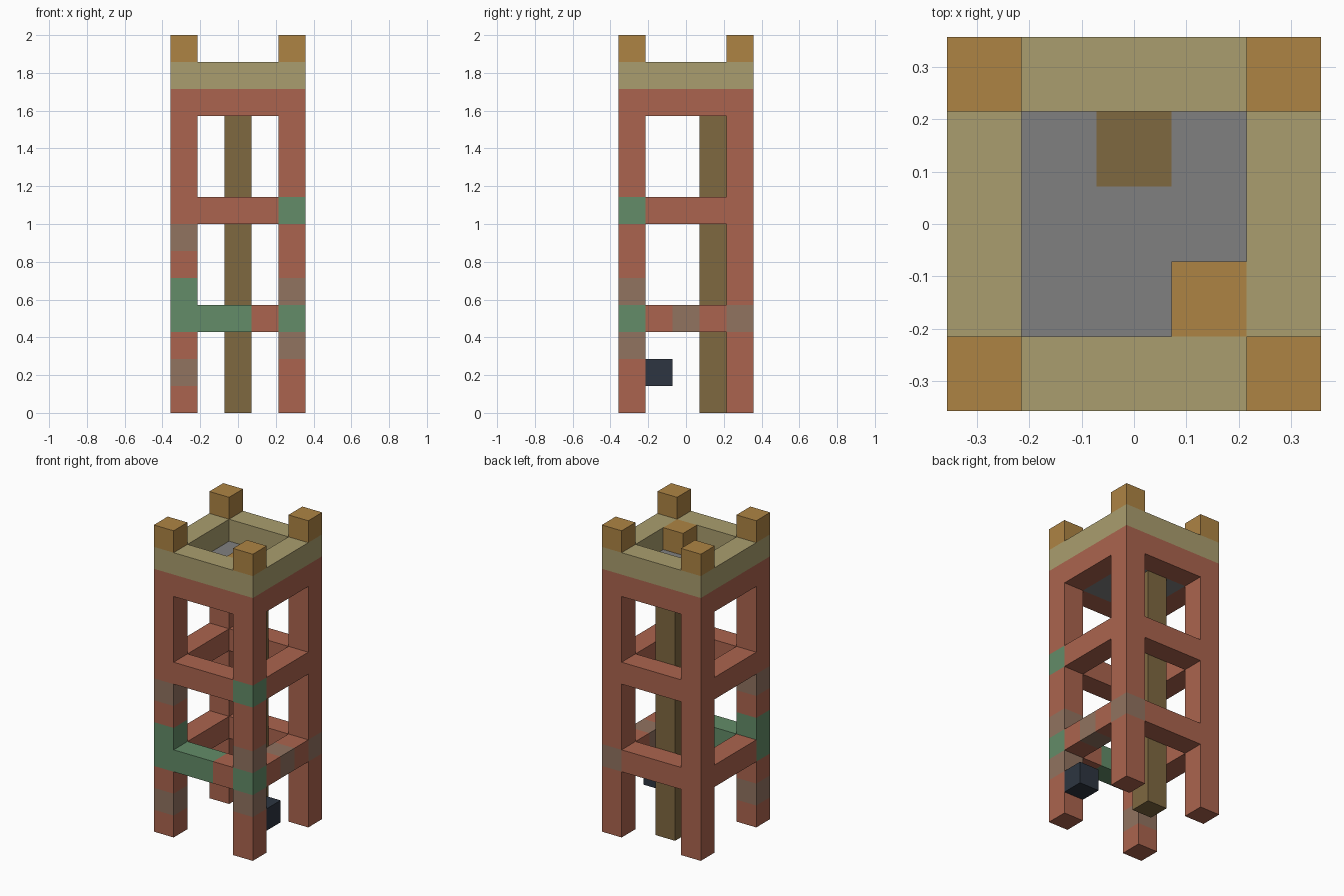
import bpy
import bmesh
from mathutils import Vector

old = bpy.data.objects.get("Cube")
if old:
    bpy.data.objects.remove(old, do_unlink=True)

U = 1 / 7                      # edge of one block
SIZE, TOP = 5, 12              # footprint and post height in blocks


def material(name, rgb):
    linear = [((c / 255 + 0.055) / 1.055) ** 2.4 for c in rgb] + [1.0]
    mat = bpy.data.materials.new(name)
    mat.use_nodes = True
    mat.diffuse_color = linear
    bsdf = mat.node_tree.nodes["Principled BSDF"]
    bsdf.inputs["Base Color"].default_value = linear
    bsdf.inputs["Roughness"].default_value = 0.9
    return mat


brick = material("red_brick", (171, 100, 78))
moss = material("moss_green", (99, 140, 104))
mud = material("worn_brown", (145, 115, 96))
wood = material("dark_wood", (127, 104, 64))
iron = material("dark_blue", (45, 53, 65))
stone = material("stone_grey", (128, 128, 128))
sand = material("sand", (170, 158, 110))
amber = material("amber_wood", (174, 132, 68))


def blocks(name, lo, hi, base, patches=None):
    """Box spanning block corners lo..hi; patches maps a block cell to a material."""
    patches = patches or {}
    lo, hi = Vector(lo), Vector(hi)
    bm = bmesh.new()
    bmesh.ops.create_cube(bm, size=1)
    for v in bm.verts:
        v.co = lo + Vector((v.co[i] + 0.5) * (hi - lo)[i] for i in range(3))
    mats = [base]
    if patches:
        # Cut along the block grid so single blocks can be coloured
        for axis in range(3):
            normal = Vector(int(i == axis) for i in range(3))
            for k in range(int(lo[axis]) + 1, int(hi[axis])):
                geom = bm.verts[:] + bm.edges[:] + bm.faces[:]
                bmesh.ops.bisect_plane(bm, geom=geom, plane_co=normal * k, plane_no=normal)
        bm.normal_update()
        for f in bm.faces:
            inside = f.calc_center_median() - f.normal * 0.5
            mat = patches.get(tuple(int(c) for c in inside), base)
            if mat not in mats:
                mats.append(mat)
            f.material_index = mats.index(mat)
    for v in bm.verts:
        v.co = (v.co - Vector((SIZE / 2, SIZE / 2, 0))) * U
    mesh = bpy.data.meshes.new(name)
    bm.to_mesh(mesh)
    bm.free()
    for mat in mats:
        mesh.materials.append(mat)
    obj = bpy.data.objects.new(name, mesh)
    bpy.context.collection.objects.link(obj)
    return obj


# Weathered blocks on the posts and beams
weathered = {(0, 0, 1): mud, (0, 0, 3): moss, (0, 0, 4): moss, (0, 0, 6): mud,
             (4, 0, 2): mud, (4, 0, 3): moss, (4, 0, 4): mud, (4, 0, 7): moss,
             (4, 4, 3): mud, (1, 0, 3): moss, (2, 0, 3): moss, (4, 2, 3): mud}

# Corner posts with their caps
END = SIZE - 1
for x, sx in ((0, "right"), (END, "left")):
    for y, sy in ((0, "front"), (END, "back")):
        blocks(f"{sy}_{sx}_post", (x, y, 0), (x + 1, y + 1, TOP), brick, weathered)
        blocks(f"{sy}_{sx}_cap", (x, y, TOP + 1), (x + 1, y + 1, TOP + 2), amber)

# Beam rings between the posts
for level, z in (("lower", 3), ("middle", 7), ("upper", 11)):
    for p, sx, sy in ((0, "right", "front"), (END, "left", "back")):
        blocks(f"{level}_{sy}_beam", (1, p, z), (END, p + 1, z + 1), brick, weathered)
        blocks(f"{level}_{sx}_beam", (p, 1, z), (p + 1, END, z + 1), brick, weathered)

# Parapet around the platform
for p, sx, sy in ((0, "right", "front"), (END, "left", "back")):
    blocks(f"{sy}_parapet", (0, p, TOP), (SIZE, p + 1, TOP + 1), sand)
    blocks(f"{sx}_parapet", (p, 1, TOP), (p + 1, END, TOP + 1), sand)

# Platform floor with the pole's end showing through, pole, and loose blocks
blocks("platform_floor", (1, 1, TOP - 1), (END, END, TOP), stone, {(2, 3, TOP - 1): wood})
blocks("centre_pole", (2, 3, 0), (3, 4, TOP - 1), wood)
blocks("platform_crate", (3, 1, TOP), (4, 2, TOP + 1), amber)
blocks("hanging_block", (4, 1, 1), (5, 2, 2), iron)
